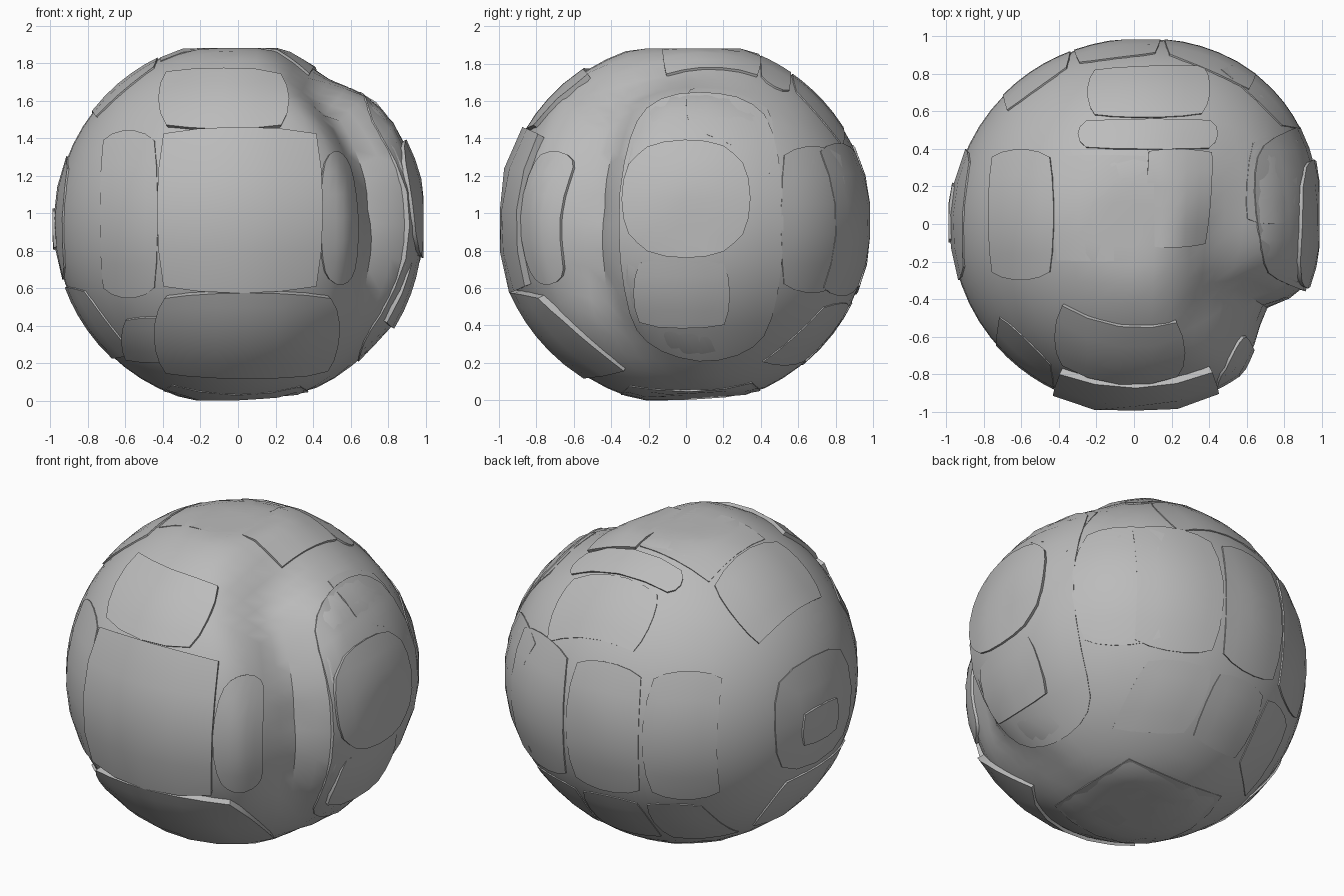
import bpy, bmesh, math
from mathutils import Vector
from mathutils.geometry import intersect_point_line

if "Cube" in bpy.data.objects:
    bpy.data.objects.remove(bpy.data.objects["Cube"], do_unlink=True)

stone = bpy.data.materials.new("stone grey")
stone.use_nodes = True
stone.diffuse_color = (0.5, 0.5, 0.5, 1)
stone.node_tree.nodes["Principled BSDF"].inputs["Base Color"].default_value = (0.5, 0.5, 0.5, 1)

CENTRE = Vector((0, 0, 0.945))

# Path of the gully over the ball, with its depth at each point
GULLY = [(Vector(p).normalized(), depth) for p, depth in (
    ((0.62, -0.1, -0.78), 0.03),
    ((0.74, -0.4, -0.56), 0.06),
    ((0.8, -0.52, -0.3), 0.13),
    ((0.83, -0.54, 0.1), 0.17),
    ((0.72, -0.5, 0.45), 0.17),
    ((0.52, -0.4, 0.74), 0.15),
    ((0.46, -0.12, 0.87), 0.11),
    ((0.53, 0.32, 0.78), 0.03),
)]


def gully_depth(d):
    """Deepest cut at direction d: a long slope in front, a steep wall behind."""
    best = 0
    for (p, dp), (q, dq) in zip(GULLY, GULLY[1:]):
        near, t = intersect_point_line(d, p, q)
        t = max(0, min(1, t))
        offset = d - p.lerp(q, t)
        # the wall behind leans back towards the top
        wall = 0.2 + 0.25 * max(0, min(0.6, d.z - 0.2))
        width = wall if offset.x + offset.y > 0 else 0.36
        best = max(best, (dp + (dq - dp) * t) * (1 - offset.length / width))
    return best


def surface(d, radius):
    """Point of the worn ball in direction d, with its gully and flat ends."""
    d = d.normalized()
    bulge = 0.055 * max(0, d.dot(Vector((0.7, 0.7, 0.05)))) ** 5
    p = d * (radius + bulge - gully_depth(d))
    p.z = max(-0.945 + 0.06 * max(0, p.x + p.y + 0.25), min(0.935, p.z))
    p.x = max(-0.99, min(0.99, p.x))
    p.y = max(-0.995, min(0.985, p.y))
    return p + CENTRE


def finish(name, bm):
    bmesh.ops.recalc_face_normals(bm, faces=bm.faces)
    mesh = bpy.data.meshes.new(name)
    bm.to_mesh(mesh)
    bm.free()
    mesh.materials.append(stone)
    ob = bpy.data.objects.new(name, mesh)
    bpy.context.collection.objects.link(ob)
    bpy.ops.object.select_all(action='DESELECT')
    ob.select_set(True)
    bpy.context.view_layer.objects.active = ob
    bpy.ops.object.shade_smooth_by_angle(angle=math.radians(30))
    return ob


AXES = {
    "front": ((0, -1, 0), (1, 0, 0), (0, 0, 1)),
    "back": ((0, 1, 0), (1, 0, 0), (0, 0, 1)),
    "right": ((1, 0, 0), (0, 1, 0), (0, 0, 1)),
    "left": ((-1, 0, 0), (0, 1, 0), (0, 0, 1)),
    "top": ((0, 0, 1), (1, 0, 0), (0, 1, 0)),
    "bottom": ((0, 0, -1), (1, 0, 0), (0, 1, 0)),
}


def plate(name, side, a0, a1, b0, b1, radius, tip=0.0, cells=5, cut=0.12):
    """Curved plate with drawn-in corners; tip lifts one end off the ball."""
    n, u, v = (Vector(k) for k in AXES[side])
    bm = bmesh.new()
    grid = []
    for i in range(cells + 1):
        row = []
        for j in range(cells + 1):
            s, t = i / cells * 2 - 1, j / cells * 2 - 1
            k = 1 - cut * s * s * t * t
            a = (a0 + a1) / 2 + s * (a1 - a0) / 2 * k
            b = (b0 + b1) / 2 + t * (b1 - b0) / 2 * k
            c = math.sqrt(max(0.02, 0.97 - a * a - b * b))
            p = surface(u * a + v * b + n * c, radius + tip * t / 2)
            row.append(bm.verts.new(p))
        grid.append(row)
    for i in range(cells):
        for j in range(cells):
            bm.faces.new((grid[i][j], grid[i + 1][j], grid[i + 1][j + 1], grid[i][j + 1]))
    # rim walls sinking into the ball
    rim = [e for e in bm.edges if e.is_boundary]
    walls = bmesh.ops.extrude_edge_only(bm, edges=rim)["geom"]
    for vert in (g for g in walls if isinstance(g, bmesh.types.BMVert)):
        vert.co = CENTRE + (vert.co - CENTRE) * 0.95
    return finish(name, bm)


# Ball: a rounded cube grid
bm = bmesh.new()
bmesh.ops.create_cube(bm, size=2)
bmesh.ops.subdivide_edges(bm, edges=bm.edges[:], cuts=13, use_grid_fill=True)
for vert in bm.verts:
    d = Vector([math.tan(c * math.pi / 4) for c in vert.co])
    vert.co = surface(d, 0.976)
finish("ball", bm)

# Front
plate("front_panel", "front", -0.42, 0.44, -0.36, 0.5, 1.016, cells=4, cut=0.08)
plate("front_upper_panel", "front", -0.42, 0.27, 0.5, 0.82, 0.998, cells=4)
plate("front_lower_panel", "front", -0.44, 0.54, -0.82, -0.36, 1.005, tip=0.02, cells=6)
plate("front_side_ridge", "front", 0.44, 0.68, -0.33, 0.4, 0.99, cells=6, cut=0.2)
plate("front_left_panel", "front", -0.74, -0.43, -0.4, 0.5, 0.982)
plate("front_low_corner", "front", -0.62, -0.24, -0.74, -0.5, 0.99, cells=4)

# Right side
plate("right_outer_panel", "right", -0.36, 0.5, -0.74, 0.72, 0.983, cells=8, cut=0.2)
plate("right_inner_panel", "right", -0.34, 0.33, -0.18, 0.44, 0.998, cells=6, cut=0.25)
plate("right_low_panel", "right", -0.28, 0.23, -0.55, -0.19, 0.992, tip=-0.02, cells=4)
plate("right_back_panel", "right", 0.49, 0.82, -0.36, 0.4, 0.982)

# Top
plate("top_panel", "top", -0.42, 0.07, -0.2, 0.37, 0.98, cells=4, cut=0.02)
plate("top_side_panel", "top", 0.07, 0.43, -0.13, 0.4, 0.99, cells=5, cut=0.05)
plate("top_back_panel", "top", -0.3, 0.45, 0.4, 0.56, 0.986, cells=4)
plate("top_rear_panel", "top", -0.25, 0.4, 0.57, 0.84, 0.982)
plate("top_side_shard", "top", 0.62, 0.86, 0, 0.46, 0.978, cells=4)
plate("top_left_panel", "top", -0.78, -0.43, -0.3, 0.4, 0.984)

# Back, left side and underside
for name, x0, x1 in (("left", -0.7, -0.34), ("middle", -0.32, 0.14), ("right", 0.16, 0.62)):
    plate("back_" + name + "_panel", "back", x0, x1, -0.38, 0.42, 0.984)
    plate("back_" + name + "_low_panel", "back", x0 * 0.85, x1 * 0.85, -0.76, -0.42, 0.981, cells=4)
plate("left_panel", "left", -0.3, 0.4, -0.3, 0.36, 0.985, cells=4, cut=0.2)
plate("left_badge_plate", "left", -0.1, 0.22, -0.14, 0.08, 0.995, cells=3)
plate("left_low_panel", "left", -0.45, 0.3, -0.72, -0.34, 0.985)
plate("bottom_panel", "bottom", -0.4, 0.38, -0.35, 0.4, 0.98, cells=4)
